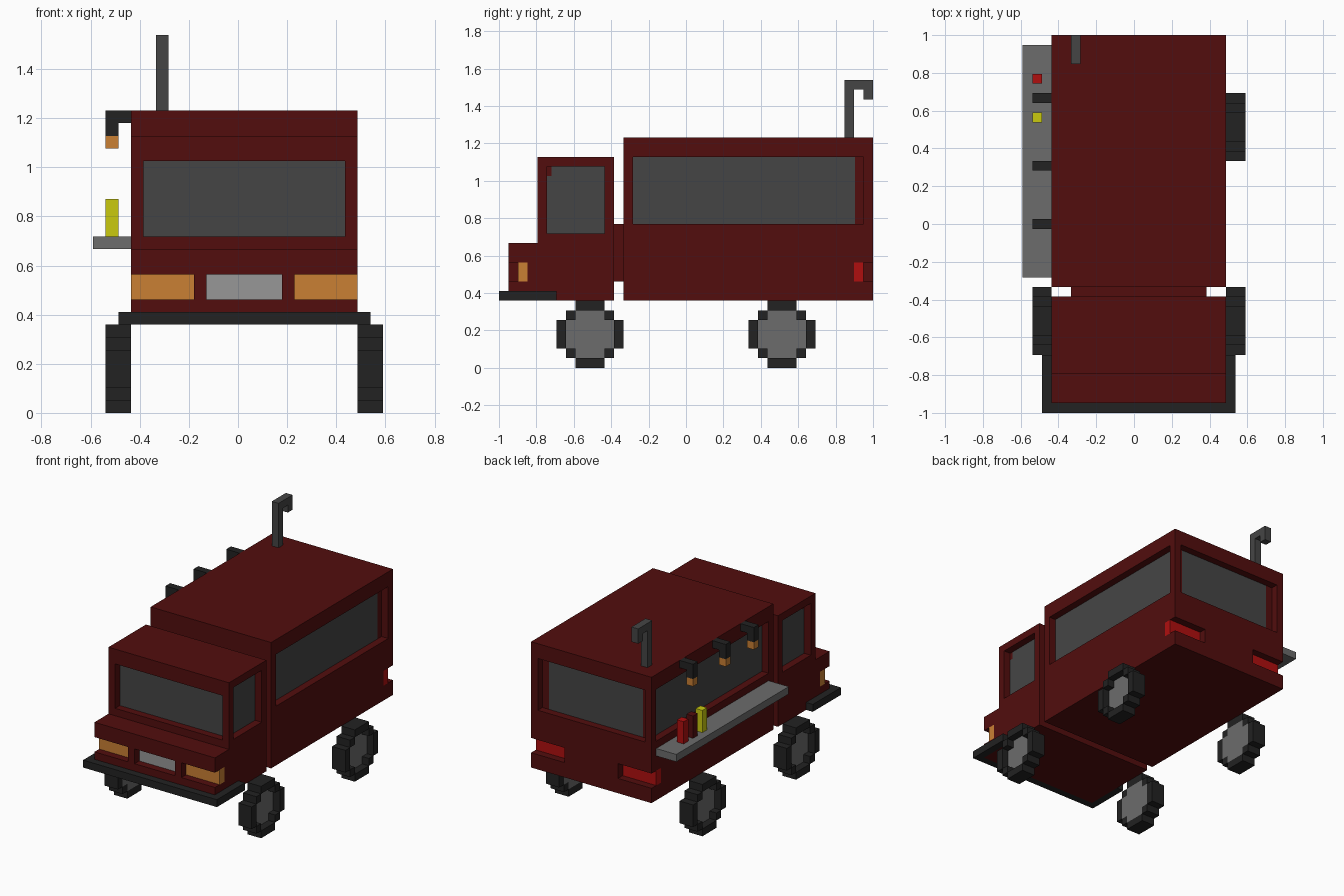
import bpy, bmesh

if "Cube" in bpy.data.objects:
    bpy.data.objects.remove(bpy.data.objects["Cube"])

V = 2 / 39                      # one block of the model's grid


def material(name, rgb):
    m = bpy.data.materials.new(name)
    lin = [(c / 255 / 12.92) if c < 11 else ((c / 255 + 0.055) / 1.055) ** 2.4 for c in rgb]
    m.diffuse_color = (*lin, 1)
    m.use_nodes = True
    m.node_tree.nodes["Principled BSDF"].inputs["Base Color"].default_value = m.diffuse_color
    return m


RED = material("dark red paint", (82, 13, 13))
GLASS = material("dark grey glass", (69, 69, 69))
BLACK = material("black rubber", (34, 34, 34))
GREY = material("mid grey metal", (108, 108, 108))
SILVER = material("light grey grille", (151, 151, 151))
ORANGE = material("orange lamp", (202, 128, 52))
BRIGHT = material("bright red", (176, 15, 15))
YELLOW = material("yellow bottle", (202, 202, 15))


def prism(name, axis, pts, lo, hi, mat):
    """Extrude a 2D outline along an axis; all values in grid blocks."""
    place = {'x': lambda a, b, t: (t, a, b),
             'y': lambda a, b, t: (a, t, b),
             'z': lambda a, b, t: (a, b, t)}[axis]
    bm = bmesh.new()
    rings = []
    for t in (lo, hi):
        ring = []
        for a, b in pts:
            i, j, k = place(a, b, t)
            ring.append(bm.verts.new(((i - 11.5) * V, j * V - 1, k * V)))
        rings.append(ring)
    n = len(pts)
    for ring in rings:
        bm.faces.new(ring)
    for s in range(n):
        e = (s + 1) % n
        bm.faces.new((rings[0][s], rings[0][e], rings[1][e], rings[1][s]))
    bmesh.ops.recalc_face_normals(bm, faces=bm.faces)
    me = bpy.data.meshes.new(name)
    bm.to_mesh(me)
    bm.free()
    me.materials.append(mat)
    ob = bpy.data.objects.new(name, me)
    bpy.context.collection.objects.link(ob)
    return ob


def box(name, i, j, k, mat):
    pts = [(j[0], k[0]), (j[1], k[0]), (j[1], k[1]), (j[0], k[1])]
    return prism(name, 'x', pts, i[0], i[1], mat)


def cut(ob, cutter):
    mod = ob.modifiers.new("cut", 'BOOLEAN')
    mod.operation = 'DIFFERENCE'
    mod.solver = 'EXACT'
    mod.object = cutter
    bpy.context.view_layer.objects.active = ob
    bpy.ops.object.modifier_apply(modifier=mod.name)
    bpy.data.objects.remove(cutter)


def recess(ob, name, hole, fill, mat):
    """Cut a pocket and fill its inner layer with a coloured block."""
    cut(ob, box("cutter", *hole, mat))
    box(name, *fill, mat)


# cab with bonnet
cab = prism("cab", 'x', [(1, 7), (12, 7), (12, 22), (4, 22), (4, 13), (1, 13)], 3, 21, RED)
recess(cab, "windscreen", ((4, 20), (3, 6), (14, 20)), ((4, 20), (5, 6), (14, 20)), GLASS)
recess(cab, "left_cab_window", ((2, 4.8), (5.5, 11), (14, 21)), ((4, 4.8), (5.5, 11), (14, 21)), GLASS)
cut(cab, box("cutter", (2, 4), (5, 11), (14, 21), GLASS))
recess(cab, "right_cab_window", ((19.2, 22), (5.5, 11), (14, 21)), ((19.2, 20), (5.5, 11), (14, 21)), GLASS)
cut(cab, box("cutter", (20, 22), (5, 11), (14, 21), GLASS))
for s, x0, x1 in (("left", 4, 4.02), ("right", 19.98, 20)):
    box(s + "_cab_window_edge", (x0, x1), (5, 5.5), (14, 21), GLASS)
recess(cab, "grille", ((9, 15), (0, 3), (9, 11)), ((9, 15), (2, 3), (9, 11)), SILVER)
recess(cab, "left_headlight", ((2, 8), (0, 3), (9, 11)), ((3, 8), (2, 3), (9, 11)), ORANGE)
recess(cab, "right_headlight", ((16, 22), (0, 3), (9, 11)), ((16, 21), (2, 3), (9, 11)), ORANGE)

# passage between cab and rear body
box("cab_connector", (5, 19), (12, 13), (9, 15), RED)

# rear body with windows and tail lights
body = box("rear_body", (3, 21), (13, 39), (7, 24), RED)
recess(body, "serving_window", ((2, 4.8), (14, 37.1), (15, 22)), ((4, 4.8), (14, 37.1), (15, 22)), GLASS)
cut(body, box("cutter", (2, 4), (14, 38), (15, 22), GLASS))
recess(body, "right_side_window", ((19.2, 22), (14, 37.1), (15, 22)), ((19.2, 20), (14, 37.1), (15, 22)), GLASS)
cut(body, box("cutter", (20, 22), (14, 38), (15, 22), GLASS))
for s, x0, x1 in (("left", 4, 4.02), ("right", 19.98, 20)):
    box(s + "_side_window_edge", (x0, x1), (37.1, 38), (15, 22), GLASS)
recess(body, "rear_window", ((5, 19), (37.2, 40), (15, 22)), ((5, 19), (37.2, 38), (15, 22)), GLASS)
cut(body, box("cutter", (4, 20), (38, 40), (15, 22), GLASS))
for s, x0, x1 in (("left", 4, 5), ("right", 19, 20)):
    box(s + "_rear_window_edge", (x0, x1), (37.98, 38), (15, 22), GLASS)
recess(body, "left_tail_light", ((2, 8), (37, 40), (9, 11)), ((3, 8), (37, 38), (9, 11)), BRIGHT)
recess(body, "right_tail_light", ((16, 22), (37, 40), (9, 11)), ((16, 21), (37, 38), (9, 11)), BRIGHT)

# wrap-around front bumper
prism("bumper", 'z', [(2, 0), (22, 0), (22, 6), (21, 6), (21, 1), (3, 1), (3, 6), (2, 6)], 7, 8, BLACK)


# wheels: stepped tyre ring, hub set in one block from the outside
def stepped(quarter, cy, cz):
    pts, q = [], quarter
    for _ in range(4):
        pts += [(cy + a, cz + b) for a, b in q]
        q = [(-b, a) for a, b in q]
    return pts


OUTER = [(3.5, 1.5), (2.5, 1.5), (2.5, 2.5), (1.5, 2.5), (1.5, 3.5)]
INNER = [(2.5, 1.5), (1.5, 1.5), (1.5, 2.5)]
for end, cy in (("front", 9.5), ("rear", 29.5)):
    for side, x0, hub in (("left", 1, 2), ("right", 21, 21)):
        tyre = prism(f"{end}_{side}_tyre", 'x', stepped(OUTER, cy, 3.5), x0, x0 + 2, BLACK)
        hole = stepped(INNER, cy, 3.5)
        cut(tyre, prism("cutter", 'x', hole, x0 - 1, x0 + 3, BLACK))
        prism(f"{end}_{side}_hub", 'x', hole, hub, hub + 1, GREY)

# serving shelf with bottles
box("serving_shelf", (0, 3), (14, 38), (13, 14), GREY)
for name, j, mat in (("yellow_bottle", 30, YELLOW), ("dark_bottle", 32, RED), ("red_bottle", 34, BRIGHT)):
    box(name, (1, 2), (j, j + 1), (14, 17), mat)

# hanging lamps above the shelf
for n, j in enumerate((19, 25, 32), 1):
    prism(f"lamp_arm_{n}", 'y', [(3, 24), (1, 24), (1, 22), (2, 22), (2, 23), (3, 23)], j, j + 1, BLACK)
    box(f"lamp_bulb_{n}", (1, 2), (j, j + 1), (21, 22), ORANGE)

# hooked chimney pipe
prism("chimney_pipe", 'x', [(36, 24), (37, 24), (37, 29), (38, 29), (38, 28), (39, 28), (39, 30), (36, 30)], 5, 6, GLASS)
